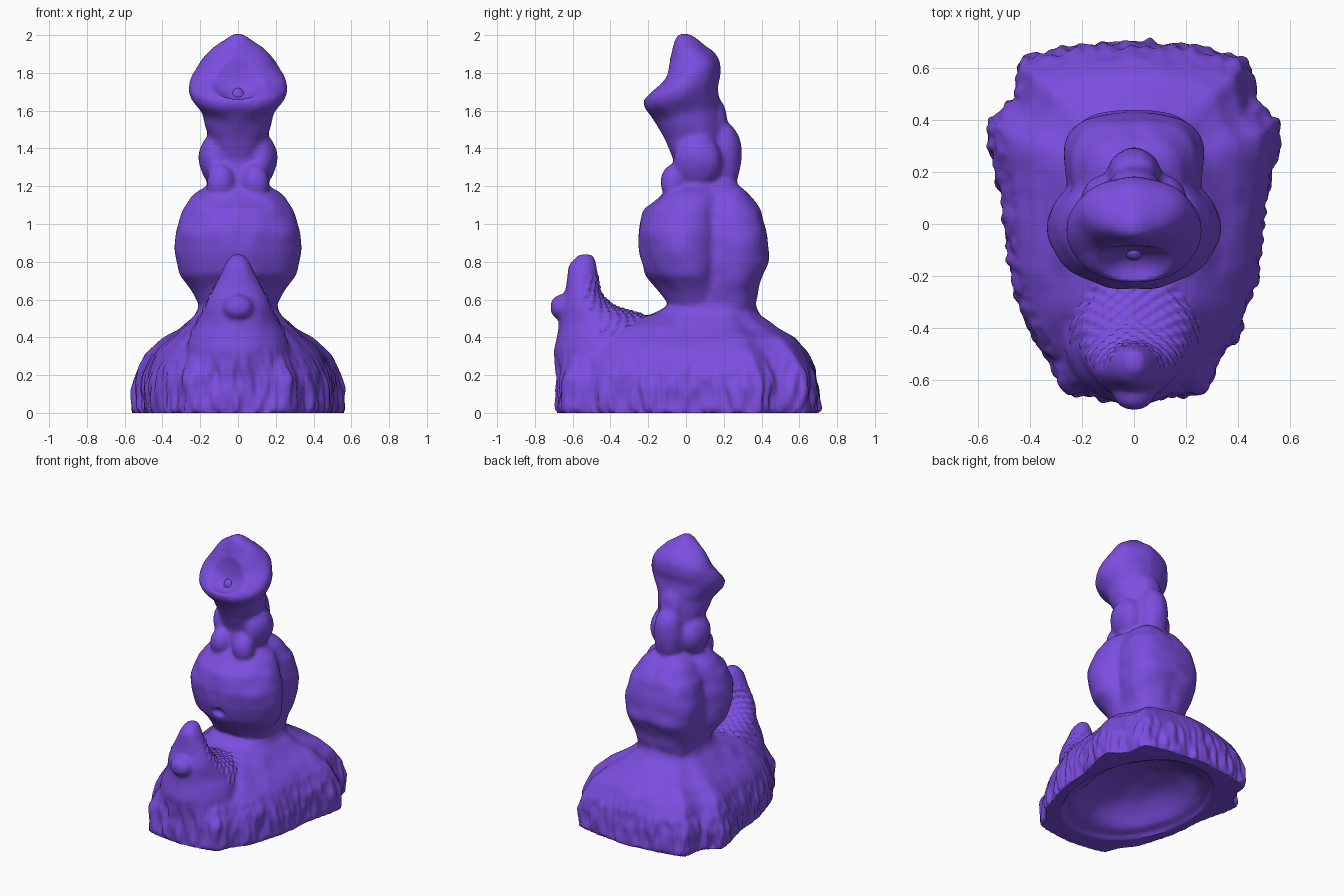
import bpy, bmesh, math
from mathutils import Vector, noise

old = bpy.data.objects.get("Cube")
if old:
    bpy.data.objects.remove(old, do_unlink=True)

violet = bpy.data.materials.new("violet")
violet.use_nodes = True
colour = (0.2, 0.075, 0.74, 1)
violet.diffuse_color = colour
bsdf = next(n for n in violet.node_tree.nodes if n.type == 'BSDF_PRINCIPLED')
bsdf.inputs["Base Color"].default_value = colour
bsdf.inputs["Roughness"].default_value = 0.6


def make_object(name, bm):
    bmesh.ops.recalc_face_normals(bm, faces=bm.faces)
    mesh = bpy.data.meshes.new(name)
    bm.to_mesh(mesh)
    bm.free()
    mesh.materials.append(violet)
    obj = bpy.data.objects.new(name, mesh)
    bpy.context.collection.objects.link(obj)
    return obj


def power(value, exponent):
    return math.copysign(abs(value) ** exponent, value)


def rounded(exponent, sides=48):
    """Unit outline: a circle at exponent 1, boxier below."""
    angles = [math.tau * i / sides for i in range(sides)]
    return [Vector((power(math.cos(a), exponent), power(math.sin(a), exponent)))
            for a in angles]


def loft(name, outline, rings):
    """Each ring: half width, front y, front z, back y, back z, roundness."""
    bm = bmesh.new()
    loops = []
    for w, yf, zf, yb, zb, roundness in rings:
        loop = []
        for point in outline:
            u, v = point.lerp(point.normalized(), roundness)
            t = (v + 1) / 2
            loop.append(bm.verts.new((w * u, yf + (yb - yf) * t, zf + (zb - zf) * t)))
        loops.append(loop)
    for low, high in zip(loops, loops[1:]):
        for i in range(len(outline)):
            j = (i + 1) % len(outline)
            bm.faces.new((low[i], low[j], high[j], high[i]))
    bm.faces.new(loops[0])
    bm.faces.new(loops[-1])
    return make_object(name, bm)


def ellipsoid(name, centre, radii):
    bm = bmesh.new()
    bmesh.ops.create_uvsphere(bm, u_segments=40, v_segments=24, radius=1)
    bmesh.ops.scale(bm, vec=radii, verts=bm.verts)
    bmesh.ops.translate(bm, vec=centre, verts=bm.verts)
    return make_object(name, bm)


# Half outline of the base from back to front, mirrored to a full loop
half = [(.2, .98), (.42, .96), (.62, .93), (.78, .89), (.79, .77), (.82, .66),
        (.99, .55), (.98, .42), (.93, .25), (.89, .1), (.87, -.1), (.84, -.28),
        (.77, -.48), (.7, -.64), (.56, -.78), (.5, -.93), (.3, -.97), (.12, -.99)]
base_outline = ([Vector((0, 1))] + [Vector(p) for p in half] + [Vector((0, -1))]
                + [Vector((-x, y)) for x, y in reversed(half)])

# Flared base, wider at the back, rising into the waist
parts = [loft("base", base_outline, [
    (.57, -.69, 0, .71, 0, 0), (.575, -.69, .12, .71, .14, 0),
    (.55, -.68, .2, .69, .23, 0), (.5, -.65, .28, .64, .33, .1),
    (.42, -.58, .36, .58, .4, .2), (.31, -.45, .46, .48, .455, .4),
    (.24, -.2, .52, .4, .51, .7), (.215, -.1, .57, .37, .57, 1),
    (.21, -.09, .66, .37, .66, 1)])]

# Upright horn at the front of the base, with a small snout
circle = rounded(1)
parts.append(loft("horn", circle, [
    (.3, -.68, .15, -.2, .15, 0), (.27, -.7, .33, -.2, .4, 0),
    (.225, -.67, .44, -.22, .52, 0), (.175, -.665, .56, -.38, .56, 0),
    (.14, -.64, .64, -.445, .64, 0), (.09, -.63, .73, -.47, .74, 0),
    (.065, -.62, .78, -.48, .8, 0), (.03, -.57, .83, -.49, .84, 0)]))
parts.append(ellipsoid("horn_snout", (0, -.655, .56), (.08, .068, .065)))

# Bulb with a rear lobe
parts.append(loft("bulb", circle, [
    (.2, -.08, .55, .22, .55, 0), (.24, -.14, .64, .22, .64, 0),
    (.305, -.215, .73, .22, .73, 0), (.333, -.245, .85, .22, .85, 0),
    (.33, -.255, .96, .22, .96, 0), (.29, -.225, 1.08, .22, 1.08, 0),
    (.25, -.15, 1.14, .21, 1.15, 0), (.16, -.08, 1.2, .18, 1.21, 0)]))
parts.append(loft("rear_lobe", rounded(.75), [
    (.2, .05, .55, .36, .55, 0), (.235, .05, .67, .385, .67, 0),
    (.27, .05, .8, .44, .8, 0), (.27, .05, .93, .43, .93, 0),
    (.24, .05, 1.07, .4, 1.07, 0), (.18, .05, 1.17, .32, 1.17, 0),
    (.1, .05, 1.23, .25, 1.23, 0)]))

# Neck that opens into a tilted, rounded head
parts.append(loft("neck_and_head", circle, [
    (.18, -.09, 1.0, .2, 1.0, 0), (.16, -.08, 1.2, .2, 1.2, 0),
    (.16, -.07, 1.33, .2, 1.35, 0), (.16, -.11, 1.45, .2, 1.5, 0),
    (.19, -.165, 1.54, .18, 1.62, 0), (.25, -.22, 1.61, .17, 1.72, 0),
    (.265, -.23, 1.65, .18, 1.78, 0), (.25, -.2, 1.69, .175, 1.86, 0),
    (.205, -.12, 1.78, .15, 1.91, 0), (.14, -.08, 1.9, .09, 1.95, 0),
    (.07, -.06, 1.98, .04, 1.99, 0), (.03, -.04, 2.01, .01, 2.01, 0)]))

# Lumps around the neck
parts.append(ellipsoid("neck_ridge", (0, .19, 1.36), (.11, .105, .19)))
parts.append(ellipsoid("upper_ridge", (0, .15, 1.54), (.09, .075, .13)))
for side, sx in (("left", 1), ("right", -1)):
    parts.append(ellipsoid(side + "_neck_knob", (sx * .12, .06, 1.34), (.085, .13, .14)))
    parts.append(ellipsoid(side + "_front_knob", (sx * .09, -.065, 1.22), (.075, .07, .1)))

# Join every part into one skin
bpy.ops.object.select_all(action='DESELECT')
for part in parts:
    part.select_set(True)
body = parts[0]
bpy.context.view_layer.objects.active = body
bpy.ops.object.join()
body.name = "sculpted_body"

remesh = body.modifiers.new("skin", 'REMESH')
remesh.mode = 'VOXEL'
remesh.voxel_size = 0.0115

# Dished, hollow underside, scooped head and bulb dimple
cutters = [ellipsoid("rim_cutter", (0, .04, 0), (.46, .62, .06)),
           ellipsoid("underside_cutter", (0, .05, 0), (.37, .5, .22)),
           ellipsoid("head_cutter", (0, -.185, 1.81), (.185, .105, .155)),
           ellipsoid("dimple_cutter", (0, -.25, .79), (.06, .05, .04))]
for cutter in cutters:
    cutter.hide_render = True
    cut = body.modifiers.new(cutter.name, 'BOOLEAN')
    cut.operation = 'DIFFERENCE'
    cut.solver = 'EXACT'
    cut.object = cutter
smooth = body.modifiers.new("soften", 'SMOOTH')
smooth.factor = 0.5
smooth.iterations = 18
for name in [m.name for m in body.modifiers]:
    bpy.ops.object.modifier_apply(modifier=name)
for cutter in cutters:
    bpy.data.objects.remove(cutter, do_unlink=True)

# Carved surface: craggy base wall, scaled horn, gentle unevenness
normals = [v.normal.copy() for v in body.data.vertices]
for v, n in zip(body.data.vertices, normals):
    p = v.co.copy()
    v.co += n * noise.noise(Vector((abs(p.x), p.y, p.z)) * 8) * .01
    if n.z > -.5 and not (p.z < .25 and abs(p.x) < .38 and abs(p.y - .05) < .52):
        wall = max(0, min(1, (.36 - p.z) / .15)) * (1 - abs(n.z))
        crag = noise.noise(Vector((p.x * 24, p.y * 24, p.z * 7)))
        v.co += Vector((n.x, n.y, 0)) * crag * .024 * wall
    if -.6 < p.y < -.22 and abs(p.x) < .26 and .4 < p.z < .72 and n.y > -.1:
        row = math.sin((p.y - p.z) * 105)
        v.co += n * row * math.cos(p.x * 105) * .008
    v.co.z = 0 if p.z < .015 and n.z < -.5 else max(0, v.co.z)

# Small nub inside the head scoop
nub = ellipsoid("head_nub", (0, -.105, 1.68), (.035, .035, .04))

for obj in (body, nub):
    bpy.ops.object.select_all(action='DESELECT')
    obj.select_set(True)
    bpy.context.view_layer.objects.active = obj
    bpy.ops.object.shade_smooth_by_angle(angle=math.radians(50))
